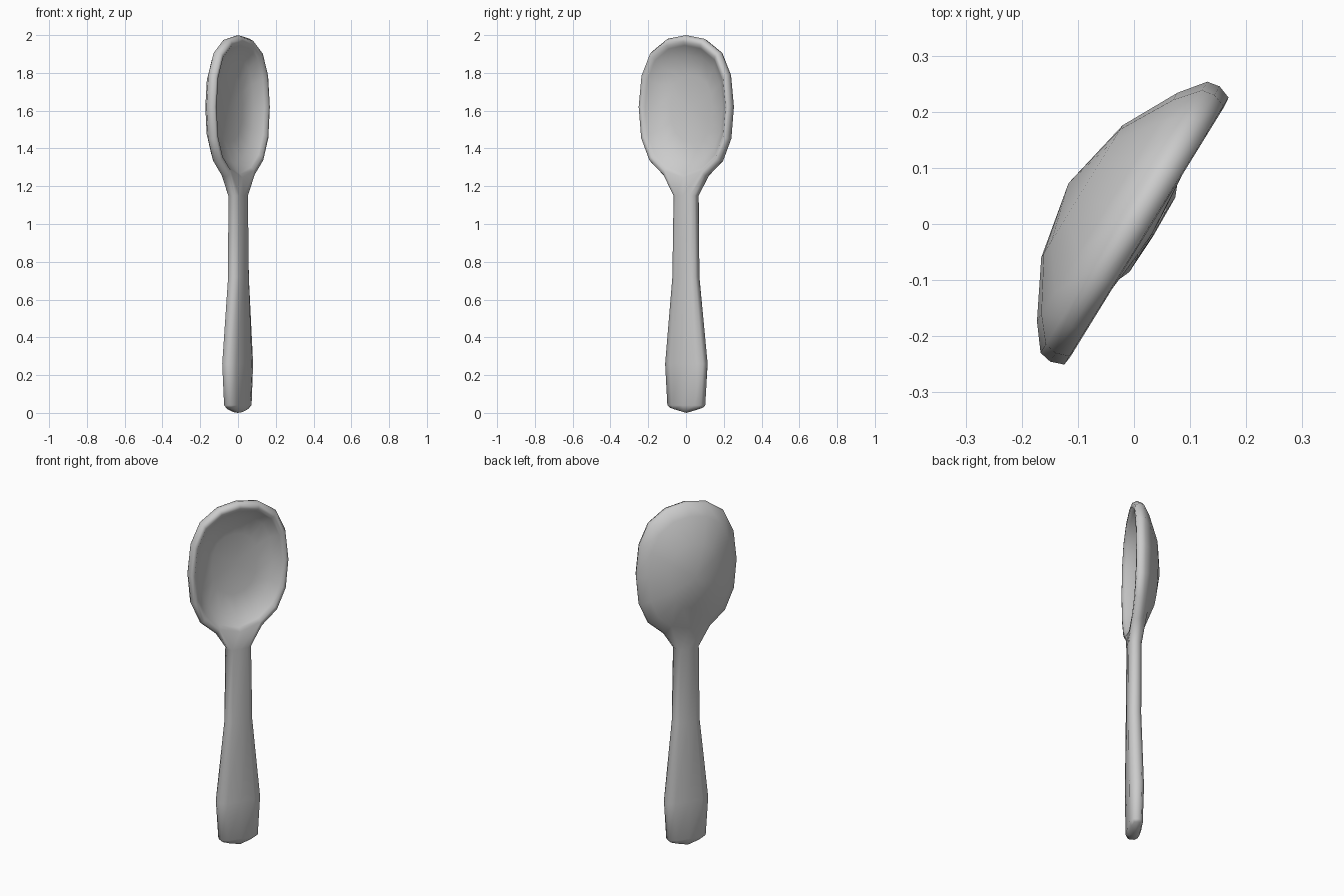
import bpy, bmesh, math

if "Cube" in bpy.data.objects:
    bpy.data.objects.remove(bpy.data.objects["Cube"])

# local frame: u = across the spoon, d = towards the convex back
ANG = math.radians(58.4)
C, S = math.cos(ANG), math.sin(ANG)
bm = bmesh.new()

def vert(u, d, z):
    return bm.verts.new((u * C - d * S, u * S + d * C + 0.001, z))

def skin(a, b, skip=()):
    """Join two closed rings with quads, or a ring to a single pole."""
    n = max(len(a), len(b))
    for i in range(n):
        if i in skip:
            continue
        j = (i + 1) % n
        if len(a) == 1:
            bm.faces.new((a[0], b[i], b[j]))
        elif len(b) == 1:
            bm.faces.new((a[i], a[j], b[0]))
        else:
            bm.faces.new((a[i], a[j], b[j], b[i]))

# bowl: 16-sided outline scaled into concentric rings, back pole to inner pole
half = [(0, 2.0), (.115, 1.98), (.215, 1.91), (.27, 1.79), (.288, 1.62),
        (.272, 1.45), (.22, 1.33), (.13, 1.25), (0, 1.21)]
outline = half + [(-u, z) for u, z in half[-2:0:-1]]
MID = 1.61
profile = [(0, .137), (.48, .109), (.83, .056), (.985, .021), (1, -.002),
           (.97, -.026), (.91, -.028), (.86, -.012), (.72, .03), (.45, .052), (0, .058)]
bowl = []
for r, d in profile:
    pts = outline if r else [(0, MID)]
    bowl.append([vert(u * r, d, MID + (z - MID) * r) for u, z in pts])
# leave the rim open at the bottom, where the neck joins
for k, (a, b) in enumerate(zip(bowl, bowl[1:])):
    skin(a, b, (7, 8) if 2 <= k <= 5 else ())
socket = ([bowl[k][7] for k in range(2, 7)] + [bowl[6][8]]
          + [bowl[k][9] for k in range(6, 1, -1)] + [bowl[2][8]])
for k in (3, 4, 5):
    bm.verts.remove(bowl[k][8])

# handle: rounded flat section (z, half width, front depth, back depth)
stations = [(1.15, .067, -.037, .036), (.72, .073, -.04, .034),
            (.26, .12, -.041, .045), (.04, .107, -.037, .039)]
side = [(.65, .92), (.98, .55), (1.01, 0), (.98, -.55), (.65, -.94)]
section = side + [(0, -1)] + [(-a, b) for a, b in side[::-1]] + [(0, 1)]
rings = [socket]
for z, w, f, k in stations:
    rings.append([vert(w * a, (f + k) / 2 + (k - f) / 2 * b, z) for a, b in section])
# blunt, slightly pointed end
rings.append([vert(.095 * a, .002 + .027 * b, .004 + .024 * abs(a)) for a, b in section])
rings.append([vert(0, .002, 0)])
for a, b in zip(rings, rings[1:]):
    skin(a, b)

bmesh.ops.recalc_face_normals(bm, faces=bm.faces)
me = bpy.data.meshes.new("spoon")
bm.to_mesh(me)
bm.free()
spoon = bpy.data.objects.new("spoon", me)
bpy.context.collection.objects.link(spoon)
bpy.context.view_layer.objects.active = spoon
spoon.select_set(True)
bpy.ops.object.shade_smooth_by_angle(angle=math.radians(85))
